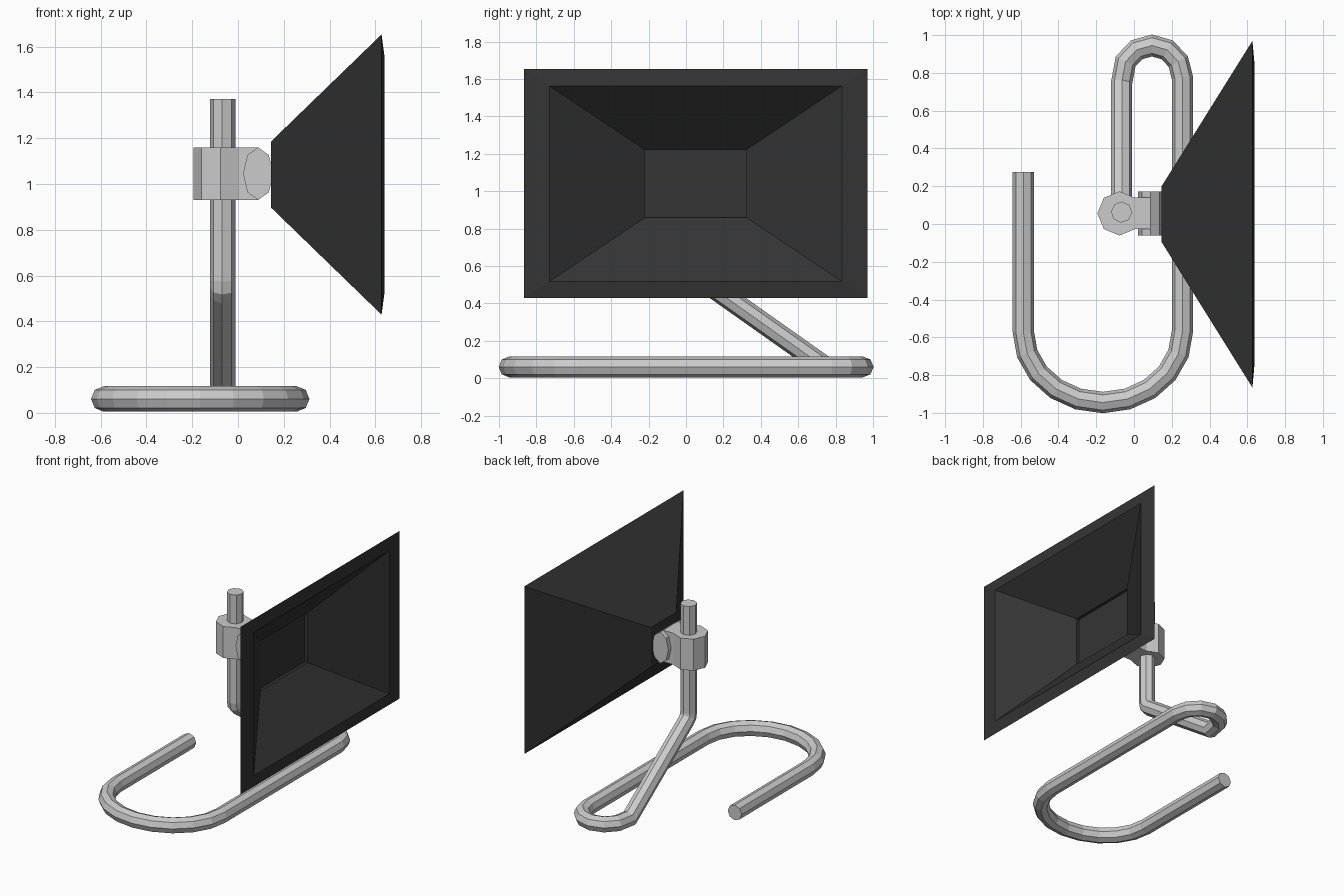
import bpy, bmesh
from math import sin, cos, pi, radians
from mathutils import Vector

if "Cube" in bpy.data.objects:
    bpy.data.objects.remove(bpy.data.objects["Cube"])


def finish(name, bm, mat=None):
    bmesh.ops.recalc_face_normals(bm, faces=bm.faces[:])
    me = bpy.data.meshes.new(name)
    bm.to_mesh(me)
    bm.free()
    ob = bpy.data.objects.new(name, me)
    bpy.context.collection.objects.link(ob)
    if mat:
        me.materials.append(mat)
    return ob


def loft(name, rings, mat=None):
    """Skin a list of equal-length point rings and cap both ends."""
    bm = bmesh.new()
    vs = [[bm.verts.new(p) for p in r] for r in rings]
    n = len(vs[0])
    for a, b in zip(vs, vs[1:]):
        for i in range(n):
            j = (i + 1) % n
            bm.faces.new((a[i], a[j], b[j], b[i]))
    bm.faces.new(vs[0])
    bm.faces.new(vs[-1])
    return finish(name, bm, mat)


def tube(name, path, radius, sides=8):
    """Octagonal sweep with exact mitres: slide each ring to the bisector plane."""
    pts = [Vector(p) for p in path]
    ring = [pts[0] + Vector((radius * cos(2 * pi * i / sides), 0,
                             radius * sin(2 * pi * i / sides))) for i in range(sides)]
    rings = [ring]
    for i in range(1, len(pts)):
        d = (pts[i] - pts[i - 1]).normalized()
        nxt = (pts[i + 1] - pts[i]).normalized() if i + 1 < len(pts) else d
        nrm = (d + nxt).normalized()
        ring = [p + d * ((pts[i] - p).dot(nrm) / d.dot(nrm)) for p in ring]
        rings.append(ring)
    return loft(name, rings)


def arc(cx, cy, rx, ry, a0, a1, n, z):
    return [(cx + rx * cos(radians(a0 + (a1 - a0) * i / n)),
             cy + ry * sin(radians(a0 + (a1 - a0) * i / n)), z) for i in range(n + 1)]


# Bent tube: floor hook, small return loop, slanted riser and upright post
Z, PX, PY = 0.061, -0.066, 0.063
path = [(-0.586, 0.275, Z)]
path += arc(-0.165, -0.57, 0.421, 0.375, 180, 360, 10, Z)
path += arc(0.095, 0.775, 0.161, 0.17, 0, 180, 6, Z)[:-1]
path += [(PX, 0.745, Z), (PX, 0.095, 0.52), (PX, 0.07, 0.545),
         (PX, PY, 0.58), (PX, PY, 1.37)]
tube("bent_tube_stand", path, 0.056)

# Clamp collar around the post
octo = [(cos(2 * pi * i / 8), sin(2 * pi * i / 8)) for i in range(8)]
loft("clamp_collar", [[(-0.077 + 0.117 * c, 0.056 + 0.117 * s, z) for c, s in octo]
                      for z in (0.93, 1.16)])

# Block joining the collar to the hinge
loft("clamp_block", [[(x, y, z) for y, z in
                      ((-0.027, 0.93), (0.139, 0.93), (0.139, 1.16), (-0.027, 1.16))]
                     for x in (-0.03, 0.088)])

# Flattened hinge barrel across the back of the hood
loft("hinge_barrel", [[(0.088 + 0.066 * c, y, 1.045 + 0.115 * s) for c, s in octo]
                      for y in (-0.06, 0.172)])

# Hollow tapered hood with rim and recessed inner panel
black = bpy.data.materials.new("black")
black.diffuse_color = (0.035, 0.035, 0.035, 1)
black.use_nodes = True
black.node_tree.nodes["Principled BSDF"].inputs["Base Color"].default_value = black.diffuse_color
sections = [(0.145, 0.146, 0.145), (0.627, 0.918, 0.612), (0.639, 0.783, 0.523),
            (0.334, 0.272, 0.182), (0.312, 0.272, 0.182)]
loft("hood", [[(x, 0.052 + sy * hy, 1.041 + sz * hz)
               for sy, sz in ((-1, -1), (1, -1), (1, 1), (-1, 1))]
              for x, hy, hz in sections], black)
